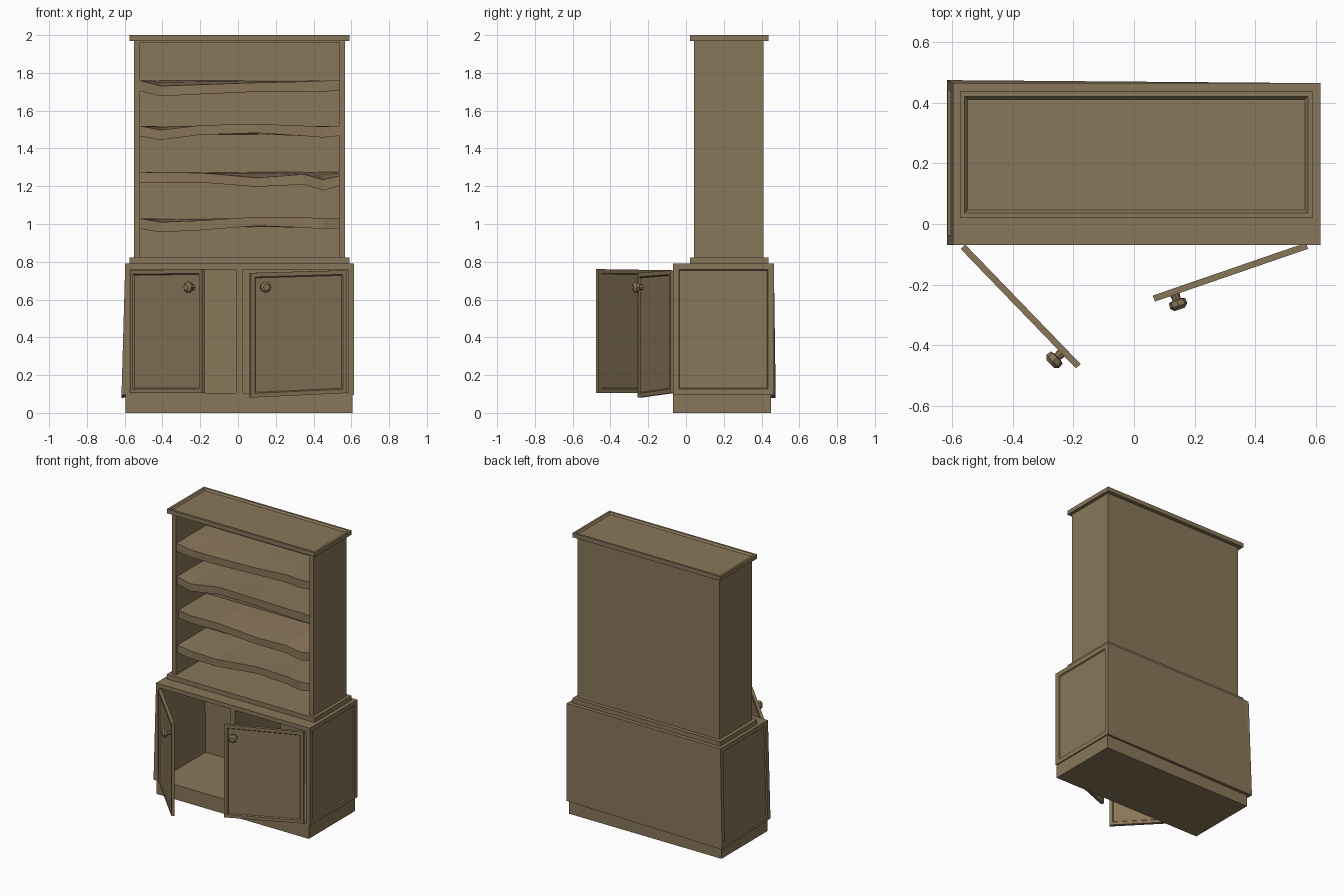
import bpy, bmesh, math
from mathutils import Vector, Matrix

if "Cube" in bpy.data.objects:
    bpy.data.objects.remove(bpy.data.objects["Cube"])

wood = bpy.data.materials.new("brown wood")
wood.diffuse_color = (0.25, 0.18, 0.10, 1)
wood.use_nodes = True
wood.node_tree.nodes["Principled BSDF"].inputs["Base Color"].default_value = wood.diffuse_color


def finish(name, bm):
    me = bpy.data.meshes.new(name)
    bm.to_mesh(me)
    bm.free()
    me.materials.append(wood)
    ob = bpy.data.objects.new(name, me)
    bpy.context.collection.objects.link(ob)
    return ob


def box(name, xs, ys, zs, panels=(), warp=None):
    """Box from ranges; panels = (direction, border, bevel, depth) recessed faces."""
    bm = bmesh.new()
    bmesh.ops.create_cube(bm, size=1)
    for v in bm.verts:
        v.co = Vector([r[0] if c < 0 else r[1] for c, r in zip(v.co, (xs, ys, zs))])
    bm.normal_update()
    for direction, border, bevel, depth in panels:
        face = max(bm.faces, key=lambda f: f.normal.dot(Vector(direction)))
        bmesh.ops.inset_individual(bm, faces=[face], thickness=border)
        bmesh.ops.inset_individual(bm, faces=[face], thickness=bevel, depth=-depth)
    if warp:
        for v in bm.verts:
            warp(v.co)
    return finish(name, bm)


# Crooked outer left side of the base: leans out towards the floor
def lean(co):
    t = max(0, (0.79 - co.z) / 0.7)
    if co.x < -0.575:
        co.x -= 0.02 * t
        if co.y > 0.4 and co.z < 0.2:
            co.y += 0.01
            co.z -= 0.015


# Base cabinet
box("plinth", (-0.595, 0.607), (-0.07, 0.45), (0, 0.1))
box("base_floor", (-0.59, 0.61), (-0.07, 0.46), (0.095, 0.105))
box("base_top", (-0.595, 0.614), (-0.07, 0.465), (0.76, 0.79))
box("base_back", (-0.597, 0.614), (0.44, 0.465), (0.095, 0.79), warp=lean)
box("base_left_side", (-0.597, -0.57), (-0.07, 0.465), (0.095, 0.79),
    [((-1, 0, 0), 0.045, 0.006, 0.008)], lean)
box("base_right_side", (0.585, 0.615), (-0.07, 0.465), (0.095, 0.79),
    [((1, 0, 0), 0.045, 0.006, 0.008)])
box("base_divider", (-0.01, 0.025), (-0.07, 0.45), (0.1, 0.77))
box("base_moulding", (-0.575, 0.59), (0.02, 0.437), (0.785, 0.823))

# Upper bookcase
box("upper_left_side", (-0.55, -0.52), (0.042, 0.41), (0.82, 1.975))
box("upper_right_side", (0.535, 0.567), (0.042, 0.41), (0.82, 1.975))
box("upper_back", (-0.53, 0.55), (0.385, 0.41), (0.82, 1.975))
box("upper_top", (-0.53, 0.55), (0.042, 0.4), (1.96, 1.975))
box("cornice", (-0.575, 0.59), (0.02, 0.437), (1.97, 2.0),
    [((0, 0, 1), 0.022, 0.014, 0.012)])

# Worn shelves: straight back edge, wavy front edge
cols = (-0.522, -0.41, -0.2, 0.1, 0.35, 0.45, 0.537)
shelves = {
    1.03: (0, -0.02, -0.012, 0.008, 0.005, 0, 0),
    1.275: (0, -0.003, -0.004, -0.03, -0.012, -0.04, -0.02),
    1.52: (0, -0.022, 0.003, 0.01, 0, -0.004, 0),
    1.76: (0, -0.03, -0.022, -0.012, -0.006, -0.002, 0),
}
thick = (0.047, 0.045, 0.043, 0.04, 0.046, 0.05, 0.045)
for i, (z, drops) in enumerate(shelves.items()):
    bm = bmesh.new()
    rings = []
    for j, (x, d, t) in enumerate(zip(cols, drops, thick)):
        yf = 0.06 + 0.012 * math.sin(2.3 * j + 1.7 * i)
        ring = ((yf, z + d), (yf, z + d - t - 0.008), (0.39, z - 0.045),
                (0.39, z), (0.25, z + d * 0.3))
        rings.append([bm.verts.new((x, y, h)) for y, h in ring])
    for a, b in zip(rings, rings[1:]):
        for k in range(5):
            bm.faces.new((a[k], a[k - 1], b[k - 1], b[k]))
    bm.faces.new(rings[0])
    bm.faces.new(rings[-1][::-1])
    bmesh.ops.recalc_face_normals(bm, faces=bm.faces)
    finish(f"shelf_{i + 1}", bm)


# Knob turned around the door's outward direction
def knob(name, x, z):
    bm = bmesh.new()
    profile = ((0.016, 0), (0.014, 0.018), (0.028, 0.022), (0.03, 0.04), (0.018, 0.052))
    n = 8
    rings = [[bm.verts.new((x + r * math.cos(2 * math.pi * k / n), -0.02 - d,
                            z + r * math.sin(2 * math.pi * k / n)))
              for k in range(n)] for r, d in profile]
    for a, b in zip(rings, rings[1:]):
        for k in range(n):
            bm.faces.new((a[k], a[k - 1], b[k - 1], b[k]))
    bm.faces.new(rings[0])
    bm.faces.new(rings[-1][::-1])
    bmesh.ops.recalc_face_normals(bm, faces=bm.faces)
    return finish(name, bm)


# Open doors: side +1 extends right of its hinge, -1 left of it
def door(side, hinge, angle, width, sag_low, sag_top, label):
    def sag(co):
        f = abs(co.x) / width
        co.z += f * (sag_low if co.z < 0.4 else sag_top)
        if 0.3 < f < 0.97 and co.z > 0.6:
            co.z -= 0.008 * (1 - f)
    xs = (0, width) if side > 0 else (-width, 0)
    parts = [
        box(label + "_door", xs, (-0.021, 0), (0.105, 0.755),
            [((0, -1, 0), 0.03, 0.008, 0.007), ((0, 1, 0), 0.03, 0.006, 0.004)], sag),
        knob(label + "_knob", side * (width - 0.07), 0.665)]
    for p in parts:
        p.data.transform(Matrix.Translation((*hinge, 0)) @ Matrix.Rotation(math.radians(angle), 4, 'Z'))


door(1, (-0.557, -0.068), -46, 0.548, 0.0, 0.006, "left")
door(-1, (0.568, -0.062), 19, 0.535, -0.024, -0.014, "right")
